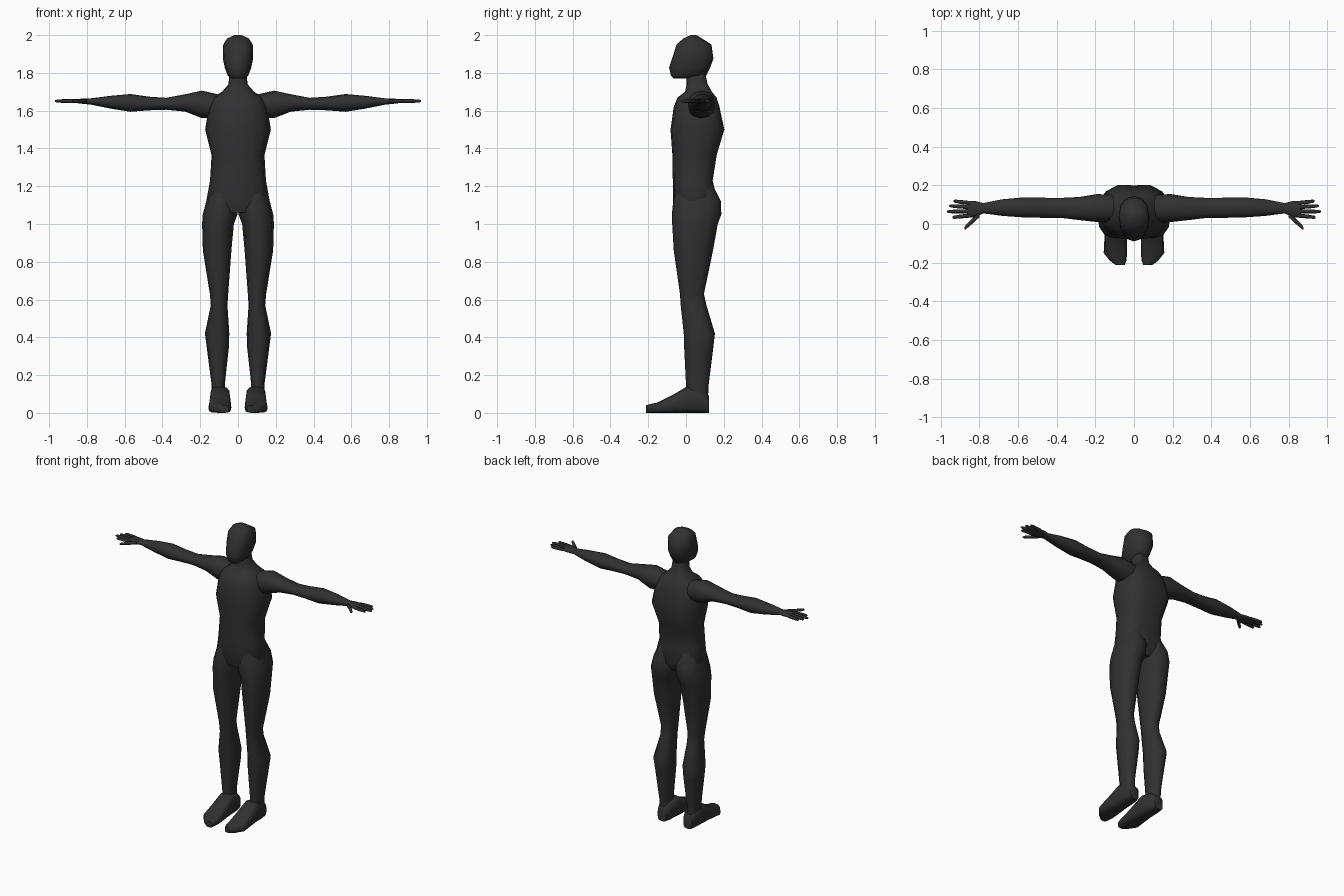
import bpy, bmesh, math

skin = bpy.data.materials.new("dark_grey")
skin.diffuse_color = (0.03, 0.03, 0.03, 1)


def curve(c, n):
    return math.copysign(abs(c) ** (2 / n), c)


def loft(name, axis, rings, sides=12, power=2.2, mirror=True, groove=0):
    """Skin rounded rings (t, a0, a1, b0, b1) along an axis; a and b are the other two axes."""
    a_ax, b_ax = [i for i in range(3) if i != axis]
    bm = bmesh.new()
    loops = []
    for t, a0, a1, b0, b1 in rings:
        loop = []
        for k in range(sides):
            ang = 2 * math.pi * k / sides
            p = [0, 0, 0]
            p[axis] = t
            p[a_ax] = (a0 + a1) / 2 + (a1 - a0) / 2 * curve(math.cos(ang), power)
            p[b_ax] = (b0 + b1) / 2 + (b1 - b0) / 2 * curve(math.sin(ang), power)
            if groove and k * 4 == sides:
                p[b_ax] -= groove
            loop.append(bm.verts.new(p))
        loops.append(loop)
    for lo, hi in zip(loops, loops[1:]):
        for k in range(sides):
            j = (k + 1) % sides
            bm.faces.new((lo[k], lo[j], hi[j], hi[k]))
    bm.faces.new(loops[0])
    bm.faces.new(loops[-1])
    bmesh.ops.recalc_face_normals(bm, faces=bm.faces)
    mesh = bpy.data.meshes.new(name)
    bm.to_mesh(mesh)
    bm.free()
    mesh.materials.append(skin)
    ob = bpy.data.objects.new(name, mesh)
    bpy.context.collection.objects.link(ob)
    if mirror:
        ob.modifiers.new("mirror", "MIRROR").use_mirror_merge = False
    return ob


def centred(rows):
    return [(z, -w, w, y0, y1) for z, w, y0, y1 in rows]


# Head: height, half width, front, back
loft("head", 2, centred([
    (1.770, .035, -.065, .000), (1.787, .055, -.080, .108), (1.828, .070, -.090, .128),
    (1.875, .080, -.074, .145), (1.950, .078, -.050, .135), (1.982, .058, -.015, .085),
    (2.000, .018, .025, .055)]), power=2.3, mirror=False)

# Neck and torso
loft("torso", 2, centred([
    (1.82, .045, .005, .100), (1.74, .050, .003, .118), (1.70, .085, -.005, .142),
    (1.67, .130, -.045, .168), (1.62, .155, -.065, .185), (1.50, .174, -.082, .212),
    (1.365, .140, -.072, .170), (1.23, .148, -.070, .148), (1.12, .168, -.070, .175),
    (1.06, .130, -.055, .140)]), sides=16, power=2.5, mirror=False, groove=.012)

# Legs from hip to ankle
loft("leg", 2, [
    (1.23, .020, .130, -.040, .130), (1.12, .003, .168, -.068, .185),
    (1.05, .003, .187, -.075, .187), (1.00, .022, .190, -.073, .168),
    (.86, .035, .186, -.065, .143), (.63, .052, .149, -.032, .095),
    (.57, .056, .144, -.028, .108), (.42, .046, .175, -.012, .153),
    (.35, .048, .166, -.010, .145), (.15, .070, .140, .000, .120),
    (.05, .065, .140, .005, .115)])

# Feet from heel to toe
loft("foot", 1, [
    (.122, .065, .130, 0, .09), (.085, .050, .142, 0, .125), (.005, .042, .148, 0, .140),
    (-.07, .037, .153, 0, .095), (-.15, .035, .157, 0, .055),
    (-.19, .040, .125, 0, .047), (-.212, .048, .095, 0, .040)], power=3.5)

# Arms and palms from shoulder to knuckles
loft("arm", 0, [
    (.10, .010, .150, 1.56, 1.685), (.19, .010, .155, 1.56, 1.706),
    (.28, .020, .140, 1.595, 1.687), (.38, .032, .135, 1.605, 1.668),
    (.47, .032, .136, 1.602, 1.674), (.57, .034, .138, 1.594, 1.688),
    (.68, .042, .128, 1.612, 1.678), (.78, .055, .108, 1.632, 1.665),
    (.82, .035, .118, 1.636, 1.664), (.862, .032, .119, 1.641, 1.661)])

# Fingers and thumb: root x, root y, tip x, tip y
digits = [("little_finger", .85, .108, .935, .119), ("ring_finger", .85, .087, .957, .094),
          ("middle_finger", .85, .066, .968, .064), ("index_finger", .85, .044, .940, .034),
          ("thumb", .80, .050, .878, -.024)]
for name, x0, y0, x1, y1 in digits:
    rings = []
    for f, r in [(0, .011), (.6, .010), (.92, .008), (1, .004)]:
        y = y0 + (y1 - y0) * f
        wide = r * 1.35 if name == "thumb" else r
        rings.append((x0 + (x1 - x0) * f, y - wide, y + wide, 1.651 - r, 1.651 + r))
    loft(name, 0, rings, sides=8, power=2)

# Smooth shading
for ob in bpy.context.collection.objects:
    ob.select_set(True)
    bpy.context.view_layer.objects.active = ob
bpy.ops.object.shade_smooth_by_angle(angle=math.radians(60))
